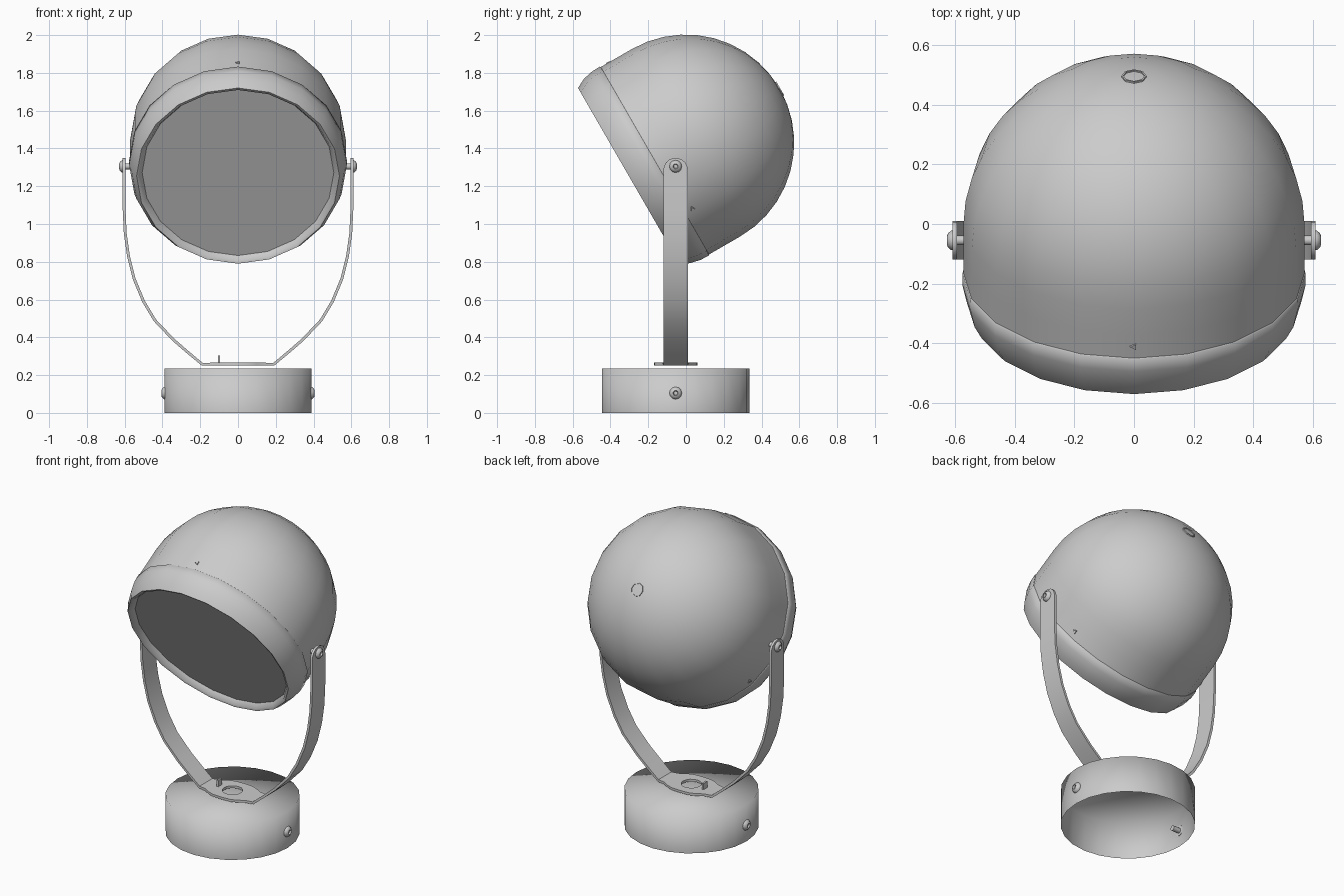
import bpy, bmesh
from math import sin, cos, pi, radians
from mathutils import Matrix

if "Cube" in bpy.data.objects:
    bpy.data.objects.remove(bpy.data.objects["Cube"])


def smooth(ob, angle):
    bpy.ops.object.select_all(action='DESELECT')
    ob.select_set(True)
    bpy.context.view_layer.objects.active = ob
    if angle:
        bpy.ops.object.shade_smooth_by_angle(angle=radians(angle))


def finish(bm, name, matrix=Matrix(), angle=35):
    bmesh.ops.recalc_face_normals(bm, faces=bm.faces[:])
    me = bpy.data.meshes.new(name)
    bm.to_mesh(me)
    bm.free()
    ob = bpy.data.objects.new(name, me)
    bpy.context.collection.objects.link(ob)
    ob.matrix_world = matrix
    smooth(ob, angle)
    return ob


def revolve(name, profile, sides, matrix=Matrix(), angle=35):
    """Spin a (radius, height) profile around local z."""
    bm = bmesh.new()
    vs = [bm.verts.new((r, 0, z)) for r, z in profile]
    es = [bm.edges.new(p) for p in zip(vs, vs[1:])]
    bmesh.ops.spin(bm, geom=vs + es, cent=(0, 0, 0), axis=(0, 0, 1),
                   angle=2 * pi, steps=sides)
    bmesh.ops.remove_doubles(bm, verts=bm.verts[:], dist=1e-4)
    return finish(bm, name, matrix, angle)


Y0 = -0.055                      # stand centre line
R = 0.573                        # head radius
HEAD = Matrix.Translation((0, 0, 1.43)) @ Matrix.Rotation(radians(120), 4, 'X')

# head shell: hemisphere with a short straight neck
arc = [(R * sin(t), -R * cos(t)) for t in [radians(9 * i) for i in range(11)]]
revolve("head_shell", arc + [(R, 0.1), (R, 0.195)], 20, HEAD)

# small plug at the back of the shell
revolve("back_plug", [(0.042, -0.55), (0.042, -0.576), (0.036, -0.576),
                      (0.036, -0.571), (0, -0.571)], 8, HEAD)

# front rim and lens
revolve("front_rim", [(R, 0.19), (0.577, 0.193), (0.576, 0.24), (0.563, 0.30),
                      (0.537, 0.35), (0.522, 0.345), (0.505, 0.31)], 20, HEAD, 60)
revolve("lens", [(0, 0.315), (0.508, 0.315)], 20, HEAD)

# three tiny retaining studs behind the seam
bm = bmesh.new()
for a in (90, 214, 326):
    m = (Matrix.Rotation(radians(a), 4, 'Z')
         @ Matrix.Translation((R, 0, 0.145)) @ Matrix.Rotation(pi / 2, 4, 'Y'))
    bmesh.ops.create_cone(bm, cap_ends=True, segments=3, radius1=0.016,
                          radius2=0.012, depth=0.008, matrix=m)
finish(bm, "retaining_studs", HEAD, 0)

# yoke: half strip as (x, z, half width) rows, mirrored and thickened
rows = [(0, 0.258, 0.115), (0.06, 0.258, 0.112), (0.10, 0.258, 0.098),
        (0.14, 0.258, 0.074), (0.19, 0.258, 0.065), (0.26, 0.316, 0.065),
        (0.34, 0.385, 0.065), (0.44, 0.49, 0.065), (0.50, 0.59, 0.065),
        (0.55, 0.71, 0.065), (0.58, 0.83, 0.065), (0.597, 0.95, 0.065),
        (0.603, 1.08, 0.065)]
rows += [(0.603, 1.285 + 0.065 * sin(t), 0.065 * cos(t))
         for t in [radians(a) for a in (0, 20, 40, 60, 80)]]
bm = bmesh.new()
prev = None
for x, z, w in rows:
    cur = [bm.verts.new((x, Y0 - w, z)), bm.verts.new((x, Y0 + w, z))]
    if prev:
        bm.faces.new((prev[0], cur[0], cur[1], prev[1]))
    prev = cur
yoke = finish(bm, "yoke", angle=0)
yoke.modifiers.new("mirror", 'MIRROR')
solid = yoke.modifiers.new("thickness", 'SOLIDIFY')
solid.thickness, solid.offset = 0.015, 0

# hole through the yoke plate, then bake and smooth the long bends only
cutter = revolve("hole_cutter", [(0, -0.05), (0.06, -0.05), (0.06, 0.05), (0, 0.05)],
                 16, Matrix.Translation((0, Y0, 0.258)))
cut = yoke.modifiers.new("hole", 'BOOLEAN')
cut.operation, cut.object, cut.solver = 'DIFFERENCE', cutter, 'EXACT'
bpy.context.view_layer.update()
baked = bpy.data.meshes.new_from_object(
    yoke.evaluated_get(bpy.context.evaluated_depsgraph_get()))
yoke.modifiers.clear()
yoke.data = baked
bpy.data.objects.remove(cutter)
smooth(yoke, 30)

# rotation stop tab on the plate
bm = bmesh.new()
bmesh.ops.create_cube(bm, size=1, matrix=Matrix.Translation((-0.1, Y0 + 0.01, 0.28))
                      @ Matrix.Diagonal((0.012, 0.04, 0.05, 1)))
finish(bm, "stop_tab", angle=0)

# base cup: thin sheet, open underneath, shaded smooth over the top edge
revolve("base_cup", [(0, 0.235), (0.39, 0.235), (0.39, 0)], 24,
        Matrix.Translation((0, Y0, 0)), 180)

# screws on both sides: yoke pivots and base fixings
screw = [(0, 0.01), (0.01, 0.01), (0.014, 0.02), (0.024, 0.016), (0.033, 0.005),
         (0.033, 0), (0.016, 0), (0.016, -0.05), (0, -0.05)]
for side, s in (("left", -1), ("right", 1)):
    turn = Matrix.Rotation(s * pi / 2, 4, 'Y')
    revolve("pivot_screw_" + side, screw, 12,
            Matrix.Translation((s * 0.609, Y0, 1.305)) @ turn, 60)
    revolve("base_screw_" + side, screw, 12,
            Matrix.Translation((s * 0.386, Y0, 0.105)) @ turn, 60)
